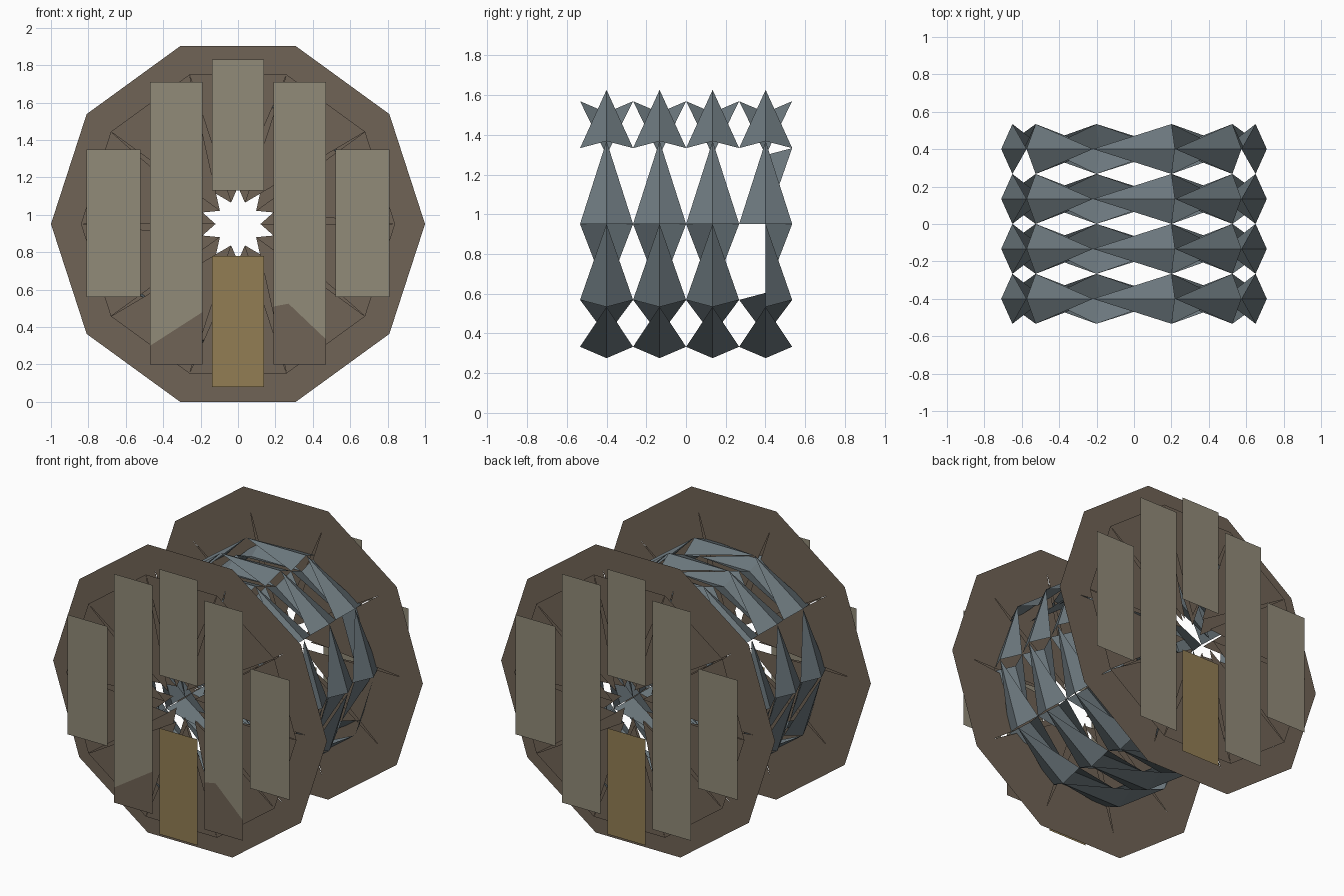
import bpy
import bmesh
from math import cos, sin, pi

if "Cube" in bpy.data.objects:
    bpy.data.objects.remove(bpy.data.objects["Cube"], do_unlink=True)

N = 10            # sides of the spool
CZ = 0.951        # height of the axle


def material(name, rgb):
    m = bpy.data.materials.new(name)
    m.use_nodes = True
    m.diffuse_color = (*rgb, 1)
    bsdf = m.node_tree.nodes["Principled BSDF"]
    bsdf.inputs["Base Color"].default_value = (*rgb, 1)
    bsdf.inputs["Roughness"].default_value = 0.9
    return m


brown = material("dark brown wood", (0.16, 0.125, 0.092))
grey = material("weathered grey wood", (0.285, 0.256, 0.188))
yellow = material("yellow wood", (0.287, 0.207, 0.088))
steel = material("blue grey cable", (0.15, 0.187, 0.207))


def sheet(name, faces, mats, ids=None):
    """Make an object of flat faces, each given as a list of points."""
    bm = bmesh.new()
    for k, pts in enumerate(faces):
        f = bm.faces.new([bm.verts.new(p) for p in pts])
        f.material_index = ids[k] if ids else 0
    bmesh.ops.remove_doubles(bm, verts=bm.verts, dist=0.0005)
    me = bpy.data.meshes.new(name)
    bm.to_mesh(me)
    bm.free()
    for m in mats:
        me.materials.append(m)
    ob = bpy.data.objects.new(name, me)
    bpy.context.collection.objects.link(ob)
    return ob


def polar(r, i, y):
    a = 2 * pi * i / N
    return (r * cos(a), y, CZ + r * sin(a))


def flange(label, s):
    """One end of the spool; s is -1 at the front and 1 at the back."""
    def turn(pts):
        # the back end is the front end turned half way round
        pts = [(-s * x, -s * y, z) for x, y, z in pts]
        return pts

    # rim plate with inward pointing spokes
    y, faces = -0.5, []
    for i in range(N):
        faces.append(turn([polar(1, i, y), polar(1, i + 1, y),
                           polar(0.84, i + 1, y), polar(0.84, i, y)]))
        faces.append(turn([polar(0.84, i, y), polar(0.84, i + 1, y),
                           polar(0.12, i, y)]))
    sheet(label + "_rim_plate", faces, [brown])

    # raised outer plate, spokes leaning the other way
    y = -0.59
    faces = [turn([polar(0.84, i, y), polar(0.84, i + 1, y),
                   polar(0.12, i + 1, y)]) for i in range(N)]
    sheet(label + "_raised_plate", faces, [brown])

    # boards across the outside
    def board(name, outline, mat):
        sheet(label + "_" + name,
              [turn([(x, -0.62, z) for x, z in outline])], [mat])

    def rect(x0, x1, z0, z1):
        return [(x0, z0), (x1, z0), (x1, z1), (x0, z1)]

    board("top_board", rect(-0.14, 0.14, 1.13, 1.83), grey)
    board("bottom_board", rect(-0.14, 0.14, 0.08, 0.78), yellow)
    for side, m in (("left", 1), ("right", -1)):
        board(side + "_outer_board",
              [(m * x, z) for x, z in rect(0.52, 0.81, 0.56, 1.35)], grey)
        if s > 0:
            board(side + "_inner_board",
                  [(m * x, z) for x, z in rect(0.19, 0.47, 0.2, 1.71)], grey)
            continue
        # front inner boards have a stained lower end
        if m > 0:
            edge = [(0.47, 0.335), (0.27, 0.525), (0.19, 0.51)]
        else:
            edge = [(-0.47, 0.3), (-0.19, 0.48)]
        a, b = edge[0][0], edge[-1][0]
        upper = [(x, -0.62, z) for x, z in edge + [(b, 1.71), (a, 1.71)]]
        lower = [(x, -0.62, z) for x, z in edge + [(b, 0.2), (a, 0.2)]]
        sheet(label + "_" + side + "_inner_board",
              [upper, lower], [grey, brown], [0, 1])


flange("front", -1)
flange("back", 1)


def cable_loop(k):
    """One open, faceted turn of cable with a diamond section."""
    yc = -0.4 + k * 0.267
    faces = []
    for i in range(N):
        # the two halves of the loop mirror each other
        near, far = (i + 1, i) if 2 < i < 7 else (i, i + 1)
        top_gap = i in (0, 4)
        low_gap = i in (5, 9)
        for d in (-1, 1):
            edge_y = yc + d * 0.1335
            last = k == 3 and d < 0
            if not (low_gap and last):
                faces.append([polar(0.71, i, yc), polar(0.71, i + 1, yc),
                              polar(0.65, near, edge_y)])
            missing = (top_gap and (k < 3 or d < 0)) or (low_gap and last)
            if not missing:
                faces.append([polar(0.59, i, yc), polar(0.59, i + 1, yc),
                              polar(0.65, far, edge_y)])
    sheet("cable_loop_%d" % (k + 1), faces, [steel])


for k in range(4):
    cable_loop(k)
